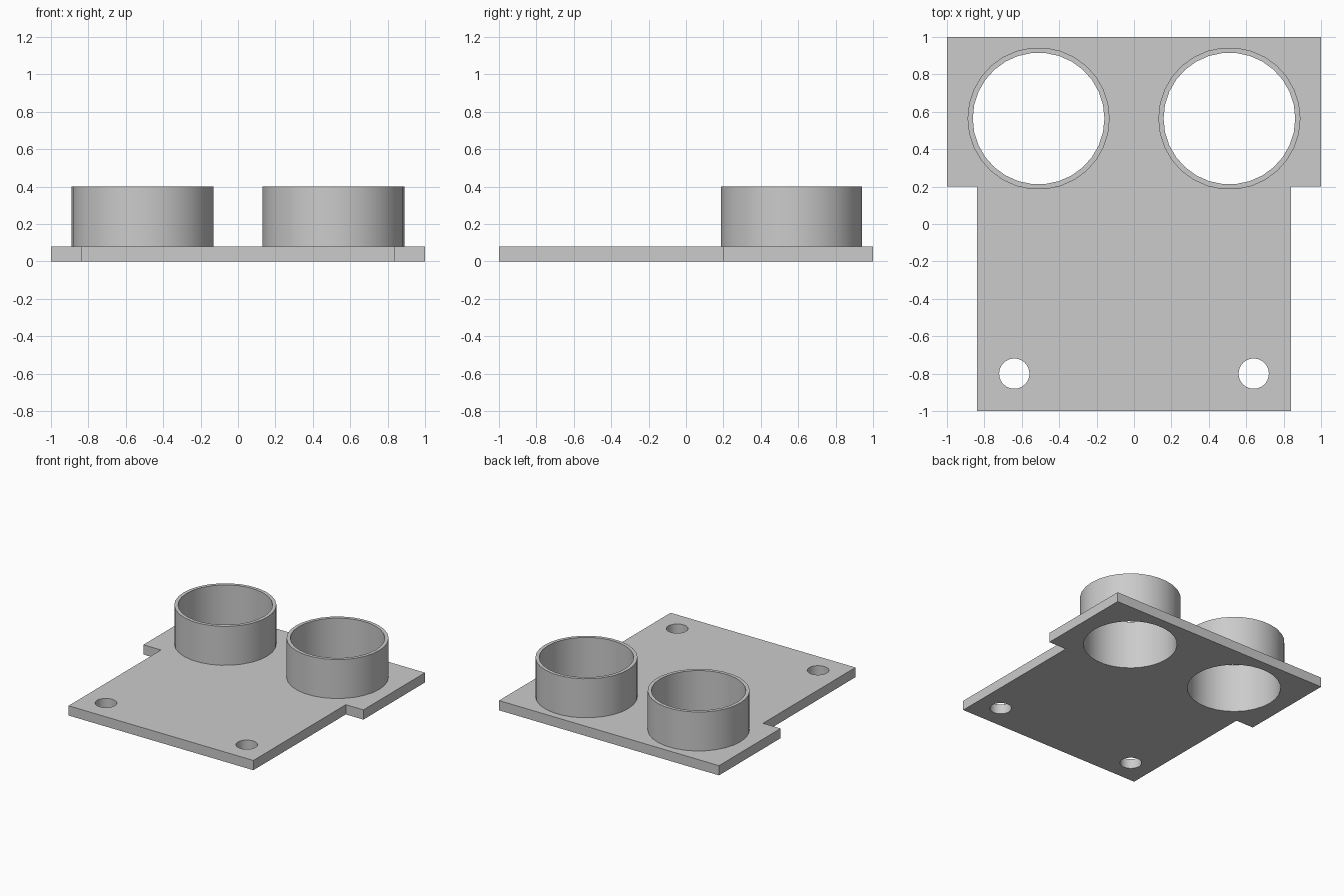
import bpy
import bmesh
import math

if "Cube" in bpy.data.objects:
    bpy.data.objects.remove(bpy.data.objects["Cube"], do_unlink=True)

SIDES = 30
PLATE_TOP = 0.08
TUBE_TOP = 0.40
TUBE_X, TUBE_Y = 0.51, 0.564
OUTER, INNER = 0.38, 0.352

grey = bpy.data.materials.new("plain grey")
grey.use_nodes = True
colour = (0.6, 0.6, 0.6, 1)
grey.diffuse_color = colour
grey.node_tree.nodes["Principled BSDF"].inputs["Base Color"].default_value = colour


def make_object(name, bm):
    bmesh.ops.recalc_face_normals(bm, faces=bm.faces[:])
    mesh = bpy.data.meshes.new(name)
    bm.to_mesh(mesh)
    bm.free()
    obj = bpy.data.objects.new(name, mesh)
    bpy.context.collection.objects.link(obj)
    mesh.materials.append(grey)
    return obj


def shade(obj):
    bpy.ops.object.select_all(action='DESELECT')
    obj.select_set(True)
    bpy.context.view_layer.objects.active = obj
    bpy.ops.object.shade_smooth_by_angle(angle=math.radians(30))


def ring(bm, x, y, z, radius):
    angles = [2 * math.pi * i / SIDES for i in range(SIDES)]
    return [bm.verts.new((x + radius * math.cos(a), y + radius * math.sin(a), z))
            for a in angles]


def hole_cutter(name, x, y, radius):
    bm = bmesh.new()
    bottom = bm.faces.new(ring(bm, x, y, -0.1, radius))
    side = bmesh.ops.extrude_face_region(bm, geom=[bottom])
    verts = [v for v in side["geom"] if isinstance(v, bmesh.types.BMVert)]
    bmesh.ops.translate(bm, verts=verts, vec=(0, 0, 0.3))
    cutter = make_object(name, bm)
    cutter.hide_render = True
    return cutter


# Base plate: T-shaped outline raised to its thickness
half = [(0.84, -1), (0.84, 0.2), (1, 0.2), (1, 1)]
outline = half + [(-x, y) for x, y in reversed(half)]
bm = bmesh.new()
face = bm.faces.new([bm.verts.new((x, y, 0)) for x, y in outline])
raised = bmesh.ops.extrude_face_region(bm, geom=[face])
top = [v for v in raised["geom"] if isinstance(v, bmesh.types.BMVert)]
bmesh.ops.translate(bm, verts=top, vec=(0, 0, PLATE_TOP))
plate = make_object("base_plate", bm)

# Openings under the tubes and the two mounting holes
cutters = []
for side, sign in (("left", 1), ("right", -1)):
    cutters.append(hole_cutter(side + "_tube_cutter", sign * TUBE_X, TUBE_Y, INNER))
    cutters.append(hole_cutter(side + "_mount_cutter", sign * 0.64, -0.8, 0.081))
bpy.context.view_layer.objects.active = plate
for cutter in cutters:
    mod = plate.modifiers.new("cut", 'BOOLEAN')
    mod.operation = 'DIFFERENCE'
    mod.solver = 'EXACT'
    mod.object = cutter
    bpy.ops.object.modifier_apply(modifier=mod.name)
for cutter in cutters:
    bpy.data.objects.remove(cutter, do_unlink=True)
shade(plate)

# Tubes: open walls with a flat rim, standing on the plate
for side, sign in (("left", 1), ("right", -1)):
    bm = bmesh.new()
    loops = [ring(bm, sign * TUBE_X, TUBE_Y, z, r) for z, r in (
        (PLATE_TOP, OUTER), (TUBE_TOP, OUTER), (TUBE_TOP, INNER), (PLATE_TOP, INNER))]
    for k, lower in enumerate(loops):
        upper = loops[(k + 1) % len(loops)]
        for i in range(SIDES):
            j = (i + 1) % SIDES
            bm.faces.new((lower[i], lower[j], upper[j], upper[i]))
    shade(make_object(side + "_tube", bm))
